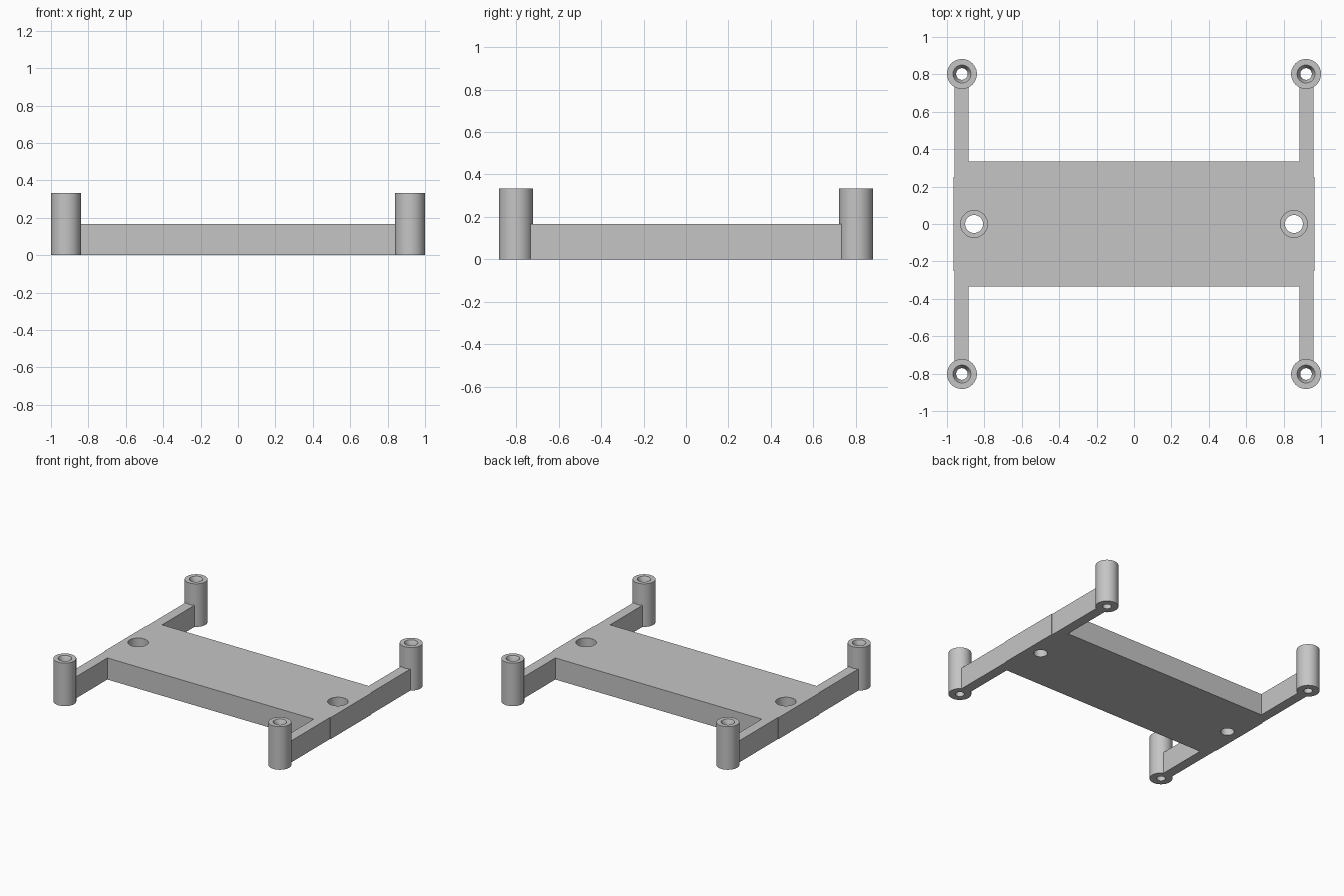
import bpy, bmesh, math

if "Cube" in bpy.data.objects:
    bpy.data.objects.remove(bpy.data.objects["Cube"])

grey = bpy.data.materials.new("light_grey")
grey.diffuse_color = (0.56, 0.56, 0.56, 1)
grey.use_nodes = True
grey.node_tree.nodes["Principled BSDF"].inputs["Base Color"].default_value = grey.diffuse_color


def finish(bm, name):
    """Turn a bmesh into a grey object with smooth curves and sharp edges."""
    bmesh.ops.recalc_face_normals(bm, faces=bm.faces)
    mesh = bpy.data.meshes.new(name)
    bm.to_mesh(mesh)
    bm.free()
    mesh.materials.append(grey)
    obj = bpy.data.objects.new(name, mesh)
    bpy.context.collection.objects.link(obj)
    return obj


def smooth(obj):
    bpy.ops.object.select_all(action='DESELECT')
    obj.select_set(True)
    bpy.context.view_layer.objects.active = obj
    bpy.ops.object.shade_smooth_by_angle(angle=math.radians(30))


def lathe(name, profile, x, y, segments=48):
    """Revolve a closed (radius, z) profile about a vertical axis at x, y."""
    bm = bmesh.new()
    rings = []
    for r, z in profile:
        if r == 0:
            rings.append([bm.verts.new((x, y, z))] * segments)
        else:
            rings.append([bm.verts.new((x + r * math.cos(2 * math.pi * i / segments),
                                        y + r * math.sin(2 * math.pi * i / segments), z))
                          for i in range(segments)])
    for k in range(len(rings)):
        a, b = rings[k], rings[(k + 1) % len(rings)]
        if a[0] is a[1] and b[0] is b[1]:
            continue
        for i in range(segments):
            j = (i + 1) % segments
            corners = list(dict.fromkeys((a[i], a[j], b[j], b[i])))
            bm.faces.new(corners)
    return finish(bm, name)


# Base plate with four arms: one quarter outline, mirrored round, extruded up
THICK = 0.167
quarter = [(0.966, 0.25), (0.961, 0.25), (0.961, 0.74), (0.884, 0.74), (0.884, 0.335)]
outline = (quarter
           + [(-x, y) for x, y in reversed(quarter)]
           + [(-x, -y) for x, y in quarter]
           + [(x, -y) for x, y in reversed(quarter)])
bm = bmesh.new()
face = bm.faces.new([bm.verts.new((x, y, 0)) for x, y in outline])
top = bmesh.ops.extrude_face_region(bm, geom=[face])
bmesh.ops.translate(bm, vec=(0, 0, THICK),
                    verts=[g for g in top["geom"] if isinstance(g, bmesh.types.BMVert)])
base = finish(bm, "base_plate")

# Stepped screw holes through the plate
for x in (-0.855, 0.855):
    cutter = lathe("screw_hole_cutter",
                   [(0, -0.05), (0.048, -0.05), (0.048, 0.06),
                    (0.072, 0.06), (0.072, 0.25), (0, 0.25)], x, 0)
    cut = base.modifiers.new("screw_hole", 'BOOLEAN')
    cut.operation = 'DIFFERENCE'
    cut.solver = 'EXACT'
    cut.object = cutter
    bpy.context.view_layer.objects.active = base
    bpy.ops.object.modifier_apply(modifier=cut.name)
    bpy.data.objects.remove(cutter)
smooth(base)

# Hollow corner posts with a countersunk mouth
for x in (-0.92, 0.92):
    for y in (-0.802, 0.802):
        post = lathe("corner_post",
                     [(0.08, 0), (0.08, 0.333), (0.048, 0.333),
                      (0.031, 0.298), (0.031, 0)], x, y)
        smooth(post)
